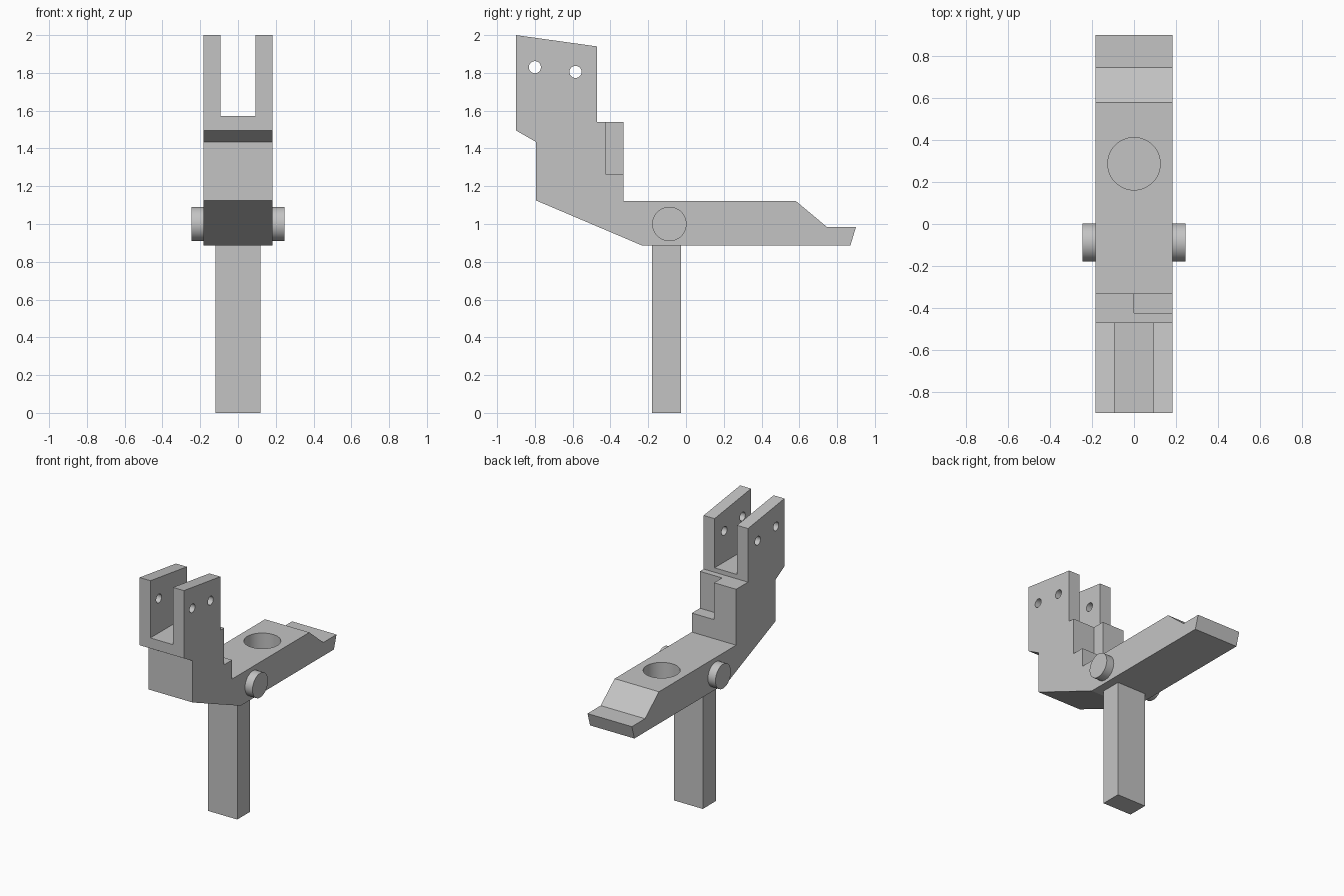
import bpy, bmesh
from math import pi, radians
from mathutils import Matrix, Vector

default = bpy.data.objects.get("Cube")
if default:
    bpy.data.objects.remove(default, do_unlink=True)

GREY = (0.55, 0.55, 0.55, 1)
grey = bpy.data.materials.new("plain grey")
grey.use_nodes = True
grey.diffuse_color = GREY
grey.node_tree.nodes["Principled BSDF"].inputs["Base Color"].default_value = GREY


def finish(name, bm):
    bmesh.ops.recalc_face_normals(bm, faces=bm.faces)
    mesh = bpy.data.meshes.new(name)
    bm.to_mesh(mesh)
    bm.free()
    mesh.materials.append(grey)
    obj = bpy.data.objects.new(name, mesh)
    bpy.context.collection.objects.link(obj)
    return obj


def box(name, low, high):
    low, high = Vector(low), Vector(high)
    bm = bmesh.new()
    bmesh.ops.create_cube(bm, size=1, matrix=Matrix.Translation((low + high) / 2)
                          @ Matrix.Diagonal((high - low).to_4d()))
    return finish(name, bm)


def cylinder(name, center, radius, length, along_x=True):
    turn = Matrix.Rotation(pi / 2 if along_x else 0, 4, "Y")
    bm = bmesh.new()
    bmesh.ops.create_cone(bm, cap_ends=True, segments=48, radius1=radius, radius2=radius,
                          depth=length, matrix=Matrix.Translation(center) @ turn)
    return finish(name, bm)


def activate(obj):
    bpy.ops.object.select_all(action="DESELECT")
    obj.select_set(True)
    bpy.context.view_layer.objects.active = obj


def cut(target, cutter):
    cutter.hide_render = True
    mod = target.modifiers.new("cut", "BOOLEAN")
    mod.operation, mod.solver, mod.object = "DIFFERENCE", "EXACT", cutter
    activate(target)
    bpy.ops.object.modifier_apply(modifier=mod.name)
    bpy.data.objects.remove(cutter, do_unlink=True)


# Cranked body: side profile (y, z) extruded across x
HALF = 0.183
profile = [(-0.9, 2), (-0.47, 1.94), (-0.47, 1.54), (-0.33, 1.54), (-0.33, 1.123),
           (0.58, 1.123), (0.745, 0.985), (0.9, 0.985), (0.87, 0.885), (-0.23, 0.885),
           (-0.795, 1.125), (-0.795, 1.435), (-0.9, 1.495)]
bm = bmesh.new()
side = bm.faces.new([bm.verts.new((-HALF, y, z)) for y, z in profile])
grown = bmesh.ops.extrude_face_region(bm, geom=[side])["geom"]
bmesh.ops.translate(bm, vec=(2 * HALF, 0, 0),
                    verts=[v for v in grown if isinstance(v, bmesh.types.BMVert)])
body = finish("cranked_body", bm)

# Fork slot, one-sided corner notch, cross holes and blind socket
cut(body, box("fork_slot", (-0.093, -1, 1.573), (0.093, -0.4, 2.1)))
cut(body, box("corner_notch", (0, -0.425, 1.265), (0.3, -0.2, 1.7)))
for y, z in [(-0.8, 1.83), (-0.585, 1.805)]:
    cut(body, cylinder("cross_hole", (0, y, z), 0.032, 1))
cut(body, cylinder("socket", (0, 0.287, 1.123), 0.125, 0.36, along_x=False))

# Pivot pin through the body, and the post below
pin = cylinder("pivot_pin", (0, -0.088, 1), 0.091, 0.49)
box("post", (-0.12, -0.18, 0), (0.12, -0.027, 0.9))

for obj in (body, pin):
    activate(obj)
    bpy.ops.object.shade_smooth_by_angle(angle=radians(20))
